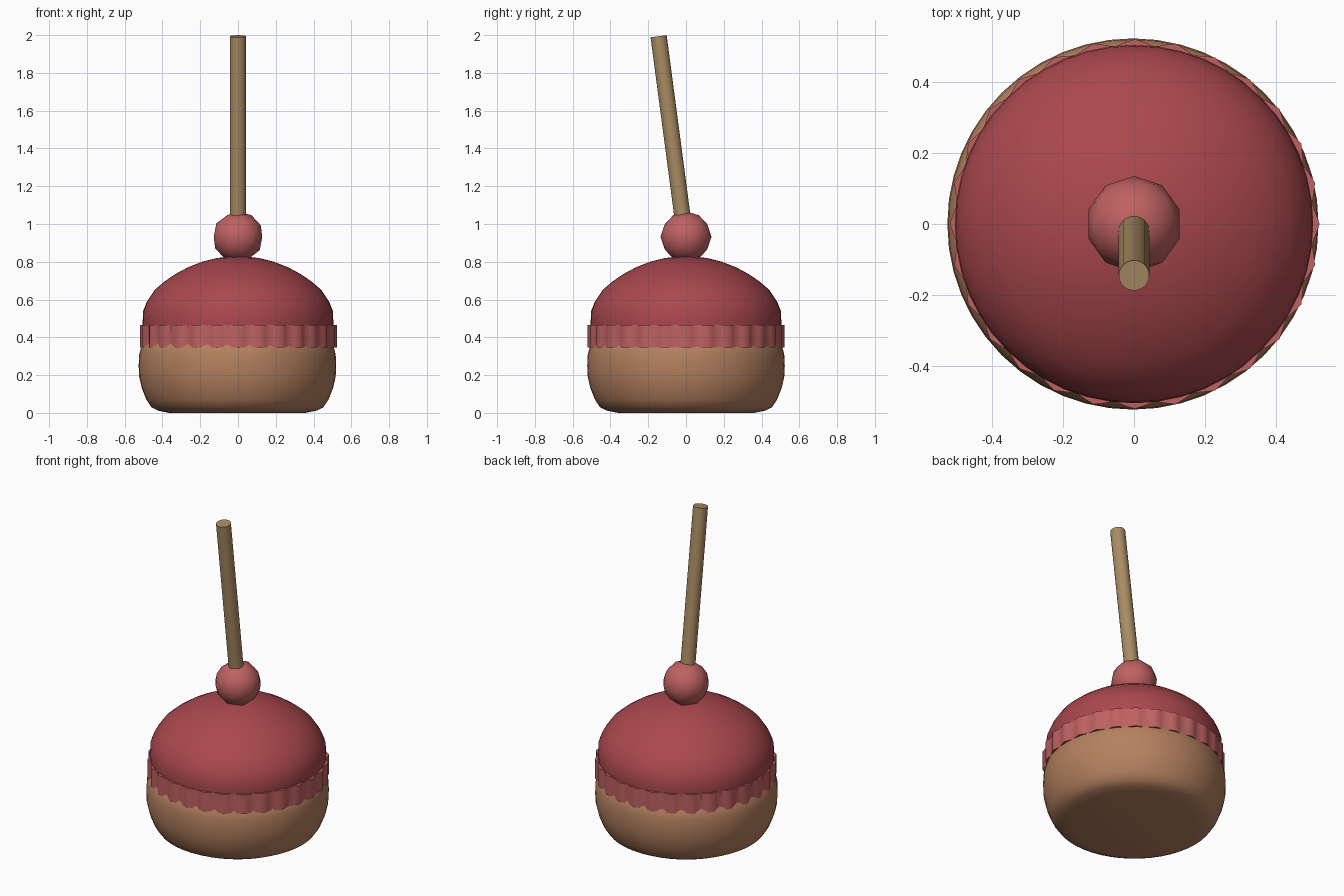
import bpy, bmesh, math
from mathutils import Vector

if "Cube" in bpy.data.objects:
    bpy.data.objects.remove(bpy.data.objects["Cube"])


def material(name, rgb):
    m = bpy.data.materials.new(name)
    m.diffuse_color = (*rgb, 1)
    m.use_nodes = True
    m.node_tree.nodes["Principled BSDF"].inputs["Base Color"].default_value = m.diffuse_color
    return m


BUN = material("bun_brown", (0.46, 0.22, 0.115))
ICING = material("icing_red", (0.40, 0.065, 0.075))
PINK = material("pink", (0.52, 0.12, 0.12))
WOOD = material("wood", (0.40, 0.26, 0.125))


def finish(obj, mat, angle=50):
    obj.data.materials.append(mat)
    bpy.ops.object.select_all(action='DESELECT')
    obj.select_set(True)
    bpy.context.view_layer.objects.active = obj
    bpy.ops.object.shade_smooth_by_angle(angle=math.radians(angle))


def lathe(name, profile, mat, sides=48, wave=0, count=0, shift=0, angle=50):
    """Closed solid of revolution; wave ripples the radius."""
    bm = bmesh.new()
    rings = []
    for r, z in profile:
        ring = []
        for i in range(sides):
            a = 2 * math.pi * i / sides
            rr = r + wave * math.cos(count * a)
            ring.append(bm.verts.new((shift + rr * math.cos(a), rr * math.sin(a), z)))
        rings.append(ring)
    for lo, hi in zip(rings, rings[1:]):
        for i in range(sides):
            j = (i + 1) % sides
            bm.faces.new((lo[i], lo[j], hi[j], hi[i]))
    bm.faces.new(rings[0][::-1])
    bm.faces.new(rings[-1])
    mesh = bpy.data.meshes.new(name)
    bm.to_mesh(mesh)
    bm.free()
    obj = bpy.data.objects.new(name, mesh)
    bpy.context.collection.objects.link(obj)
    finish(obj, mat, angle)
    return obj


# Rounded cake base
lathe("cake_base", [(0.36, 0.0), (0.42, 0.012), (0.455, 0.03), (0.482, 0.07),
                    (0.506, 0.13), (0.52, 0.19), (0.523, 0.25), (0.52, 0.31),
                    (0.508, 0.355), (0.48, 0.39)], BUN, shift=-0.003)

# Scalloped frill around the middle
lathe("icing_frill", [(0.512, 0.345), (0.512, 0.465)], PINK,
      sides=112, wave=0.009, count=28, shift=0.002)

# Domed icing
lathe("icing_dome", [(0.49, 0.36), (0.502, 0.42), (0.505, 0.48), (0.502, 0.54),
                     (0.482, 0.59), (0.442, 0.65), (0.39, 0.695), (0.335, 0.733),
                     (0.265, 0.771), (0.19, 0.80), (0.11, 0.82), (0.03, 0.829)], ICING)

# Faceted-outline cherry
bpy.ops.mesh.primitive_ico_sphere_add(subdivisions=2, radius=0.135, location=(0, 0, 0.932))
cherry = bpy.context.object
cherry.name = "cherry"
finish(cherry, PINK, 60)

# Leaning stick
low, high = Vector((0, -0.007, 0.95)), Vector((0, -0.145, 1.994))
axis = high - low
bpy.ops.mesh.primitive_cylinder_add(vertices=24, radius=0.043, depth=axis.length,
                                    location=(low + high) / 2)
stick = bpy.context.object
stick.name = "stick"
stick.rotation_euler = axis.to_track_quat('Z', 'Y').to_euler()
finish(stick, WOOD)
